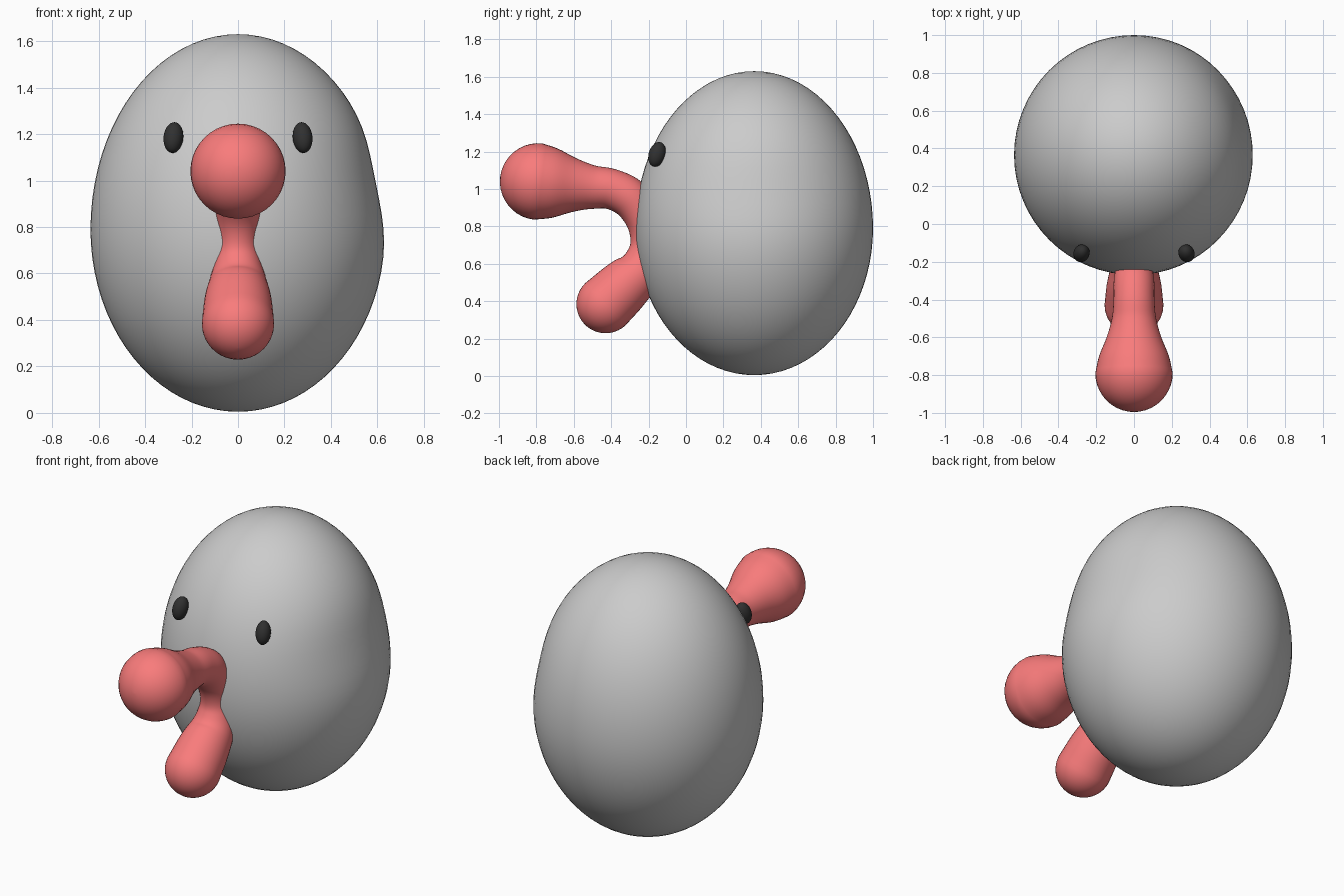
import bpy, bmesh, math
from mathutils import Vector

if "Cube" in bpy.data.objects:
    bpy.data.objects.remove(bpy.data.objects["Cube"])


def material(name, color):
    m = bpy.data.materials.new(name)
    m.diffuse_color = color
    m.use_nodes = True
    m.node_tree.nodes["Principled BSDF"].inputs["Base Color"].default_value = m.diffuse_color
    return m


def add_object(name, bm, mat=None):
    bmesh.ops.recalc_face_normals(bm, faces=bm.faces)
    for f in bm.faces:
        f.smooth = True
    me = bpy.data.meshes.new(name)
    bm.to_mesh(me)
    bm.free()
    ob = bpy.data.objects.new(name, me)
    bpy.context.collection.objects.link(ob)
    if mat:
        me.materials.append(mat)
    return ob


red = material("red", (0.95, 0.2, 0.2, 1))
black = material("black", (0.03, 0.03, 0.03, 1))

# Egg body: sphere with unequal halves, slightly flattened on its right side
bm = bmesh.new()
bmesh.ops.create_uvsphere(bm, u_segments=64, v_segments=40, radius=1)
for v in bm.verts:
    x, y, z = v.co
    z = 0.79 + z * (0.84 if z > 0 else 0.785)
    dent = 0.04 * math.exp(-((z - 1.02) / 0.22) ** 2) if x > 0 else 0
    v.co = (x * 0.635 * (1 - dent * max(x, 0)), 0.365 + y * 0.635, z)
add_object("body", bm)


# Nose and chin: one round tube of varying radius, (y, z, radius)
path = [Vector(p) for p in (
    (-0.79, 1.04, 0.205), (-0.70, 1.03, 0.185), (-0.60, 1.02, 0.145),
    (-0.50, 1.01, 0.117), (-0.40, 1.00, 0.108), (-0.30, 0.95, 0.107),
    (-0.235, 0.85, 0.095), (-0.212, 0.74, 0.085), (-0.215, 0.65, 0.10),
    (-0.25, 0.56, 0.125), (-0.33, 0.48, 0.145), (-0.43, 0.385, 0.156))]


def smooth_path(pts, steps=5):
    out = []
    ext = [2 * pts[0] - pts[1]] + pts + [2 * pts[-1] - pts[-2]]
    for a, b, c, d in zip(ext, ext[1:], ext[2:], ext[3:]):
        for i in range(steps):
            t = i / steps
            out.append(0.5 * (2 * b + (c - a) * t + (2 * a - 5 * b + 4 * c - d) * t * t
                              + (3 * b - a - 3 * c + d) * t ** 3))
    return out + [pts[-1]]


pts = smooth_path(path)
rings = []
for i, p in enumerate(pts):
    t = pts[min(i + 1, len(pts) - 1)] - pts[max(i - 1, 0)]
    rings.append((Vector((0, p.x, p.y)), Vector((0, t.x, t.y)).normalized(), p.z))


def cap(ring, sign):
    c, t, r = ring
    angles = [math.radians(a) for a in range(9, 90, 9)] + [math.radians(89)]
    return [(c + sign * t * r * math.sin(a), t, r * math.cos(a)) for a in angles]


rings = cap(rings[0], -1)[::-1] + rings + cap(rings[-1], 1)
bm = bmesh.new()
N = 40
loops = []
for c, t, r in rings:
    side = Vector((1, 0, 0))
    up = t.cross(side)
    loops.append([bm.verts.new(c + r * (side * math.cos(2 * math.pi * k / N)
                                        + up * math.sin(2 * math.pi * k / N)))
                  for k in range(N)])
for a, b in zip(loops, loops[1:]):
    for k in range(N):
        bm.faces.new((a[k], a[(k + 1) % N], b[(k + 1) % N], b[k]))
bm.faces.new(loops[0])
bm.faces.new(loops[-1])
add_object("nose_and_chin", bm, red)

# Eyes: ellipsoids tilted along the body surface
for s, name in ((-1, "left_eye"), (1, "right_eye")):
    bm = bmesh.new()
    bmesh.ops.create_uvsphere(bm, u_segments=32, v_segments=20, radius=1)
    eye = add_object(name, bm, black)
    eye.scale = (0.042, 0.045, 0.068)
    eye.rotation_euler = (math.radians(-18), 0, math.radians(20 * s))
    eye.location = (s * 0.278, -0.155, 1.185)
